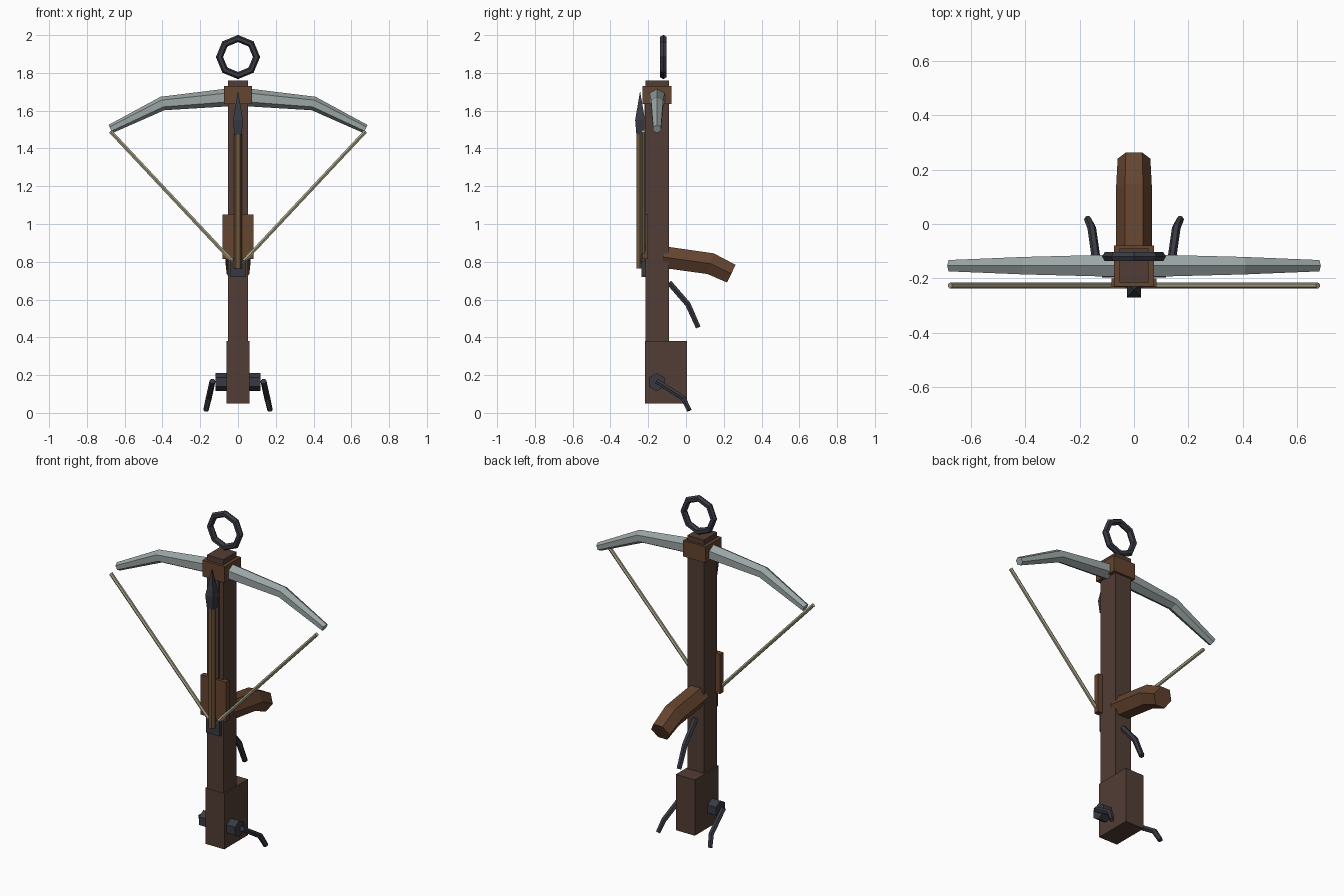
import bpy, bmesh, math
from mathutils import Vector

if "Cube" in bpy.data.objects:
    bpy.data.objects.remove(bpy.data.objects["Cube"])


def mat(name, r, g, b):
    m = bpy.data.materials.new(name)
    m.diffuse_color = (r, g, b, 1)
    m.use_nodes = True
    m.node_tree.nodes["Principled BSDF"].inputs["Base Color"].default_value = m.diffuse_color
    return m


DARK_WOOD = mat("dark_wood", 0.085, 0.047, 0.035)
RED_WOOD = mat("red_wood", 0.13, 0.058, 0.028)
SHAFT = mat("shaft_wood", 0.17, 0.095, 0.04)
IRON = mat("iron", 0.04, 0.042, 0.055)
STEEL = mat("steel", 0.33, 0.38, 0.38)
CORD = mat("cord", 0.40, 0.36, 0.24)


def finish(name, bm, material):
    bmesh.ops.recalc_face_normals(bm, faces=bm.faces[:])
    me = bpy.data.meshes.new(name)
    bm.to_mesh(me)
    bm.free()
    me.materials.append(material)
    ob = bpy.data.objects.new(name, me)
    bpy.context.collection.objects.link(ob)
    return ob


def box(name, x, y, z, material):
    """Box from (min, max) ranges."""
    bm = bmesh.new()
    bmesh.ops.create_cube(bm, size=1)
    for v in bm.verts:
        v.co = [r[0] + (c + 0.5) * (r[1] - r[0]) for c, r in zip(v.co, (x, y, z))]
    return finish(name, bm, material)


def tube(name, points, radii, material, sides=6, side_axis=(1, 0, 0), phase=0, closed=False):
    """Faceted tube through points, one radius per point."""
    pts = [Vector(p) for p in points]
    n = len(pts)
    bm = bmesh.new()
    rings = []
    for i, p in enumerate(pts):
        if closed:
            t = pts[(i + 1) % n] - pts[i - 1]
        else:
            t = Vector()
            if i > 0:
                t += (p - pts[i - 1]).normalized()
            if i < n - 1:
                t += (pts[i + 1] - p).normalized()
        t.normalize()
        a = Vector(side_axis)
        a = (a - t * a.dot(t)).normalized()
        b = t.cross(a)
        angles = [math.radians(phase) + k * math.tau / sides for k in range(sides)]
        rings.append([bm.verts.new(p + radii[i] * (a * math.cos(w) + b * math.sin(w))) for w in angles])
    for i in range(n if closed else n - 1):
        r0, r1 = rings[i], rings[(i + 1) % n]
        for k in range(sides):
            j = (k + 1) % sides
            bm.faces.new((r0[k], r0[j], r1[j], r1[k]))
    if not closed:
        bm.faces.new(rings[0])
        bm.faces.new(rings[-1])
    return finish(name, bm, material)


# Stock, butt and fittings
box("stock", (-0.054, 0.054), (-0.215, -0.09), (0.2, 1.76), DARK_WOOD)
box("butt", (-0.062, 0.062), (-0.217, 0.006), (0.05, 0.38), DARK_WOOD)
box("head_block", (-0.073, 0.073), (-0.23, -0.078), (1.635, 1.73), RED_WOOD)
box("lock_plate", (-0.083, 0.083), (-0.232, -0.2), (0.815, 1.05), RED_WOOD)
box("bolt_rail", (-0.028, 0.028), (-0.22, -0.2), (0.8, 1.635), DARK_WOOD)
box("string_catch", (-0.043, 0.043), (-0.236, -0.2), (0.72, 0.81), IRON)

# Bow limbs
tube("bow", [(-0.675, -0.153, 1.503), (-0.4, -0.153, 1.638), (0, -0.153, 1.675),
             (0.4, -0.153, 1.638), (0.675, -0.153, 1.503)],
     [0.024, 0.037, 0.049, 0.037, 0.024], STEEL, side_axis=(0, 1, 0), phase=90)

# Drawn string
for s, side in ((-1, "left"), (1, "right")):
    tube(f"string_{side}", [(s * 0.675, -0.226, 1.49), (0, -0.226, 0.77)],
         [0.011, 0.011], CORD, side_axis=(0, 1, 0))

# Bolt
by = -0.243
tube("bolt_shaft", [(0, by, 0.765), (0, by, 1.5)], [0.021, 0.021], SHAFT)
tube("bolt_head", [(0, by, 1.475), (0, by, 1.55), (0, by, 1.70)],
     [0.028, 0.037, 0.001], IRON, sides=4, phase=45)

# Grip and trigger behind the stock
tube("grip", [(0, -0.12, 0.825), (0, 0.13, 0.79), (0, 0.24, 0.737)],
     [0.066, 0.066, 0.06], RED_WOOD)
tube("trigger", [(0, -0.09, 0.69), (0, 0.01, 0.575), (0, 0.065, 0.452)],
     [0.017, 0.017, 0.015], IRON)

# Winch axle and cranks
tube("winch_axle", [(-0.118, -0.155, 0.163), (0.118, -0.155, 0.163)],
     [0.048, 0.048], IRON, side_axis=(0, 0, 1))
for s, side in ((-1, "left"), (1, "right")):
    tube(f"crank_{side}", [(s * 0.135, -0.155, 0.168), (s * 0.155, -0.015, 0.078), (s * 0.17, 0.018, 0.013)],
         [0.016, 0.016, 0.014], IRON)

# Hanging ring
R = 0.098
tube("ring", [(R * math.sin(k * math.tau / 8), -0.12, 1.884 + R * math.cos(k * math.tau / 8)) for k in range(8)],
     [0.019] * 8, IRON, side_axis=(0, 1, 0), phase=30, closed=True)
